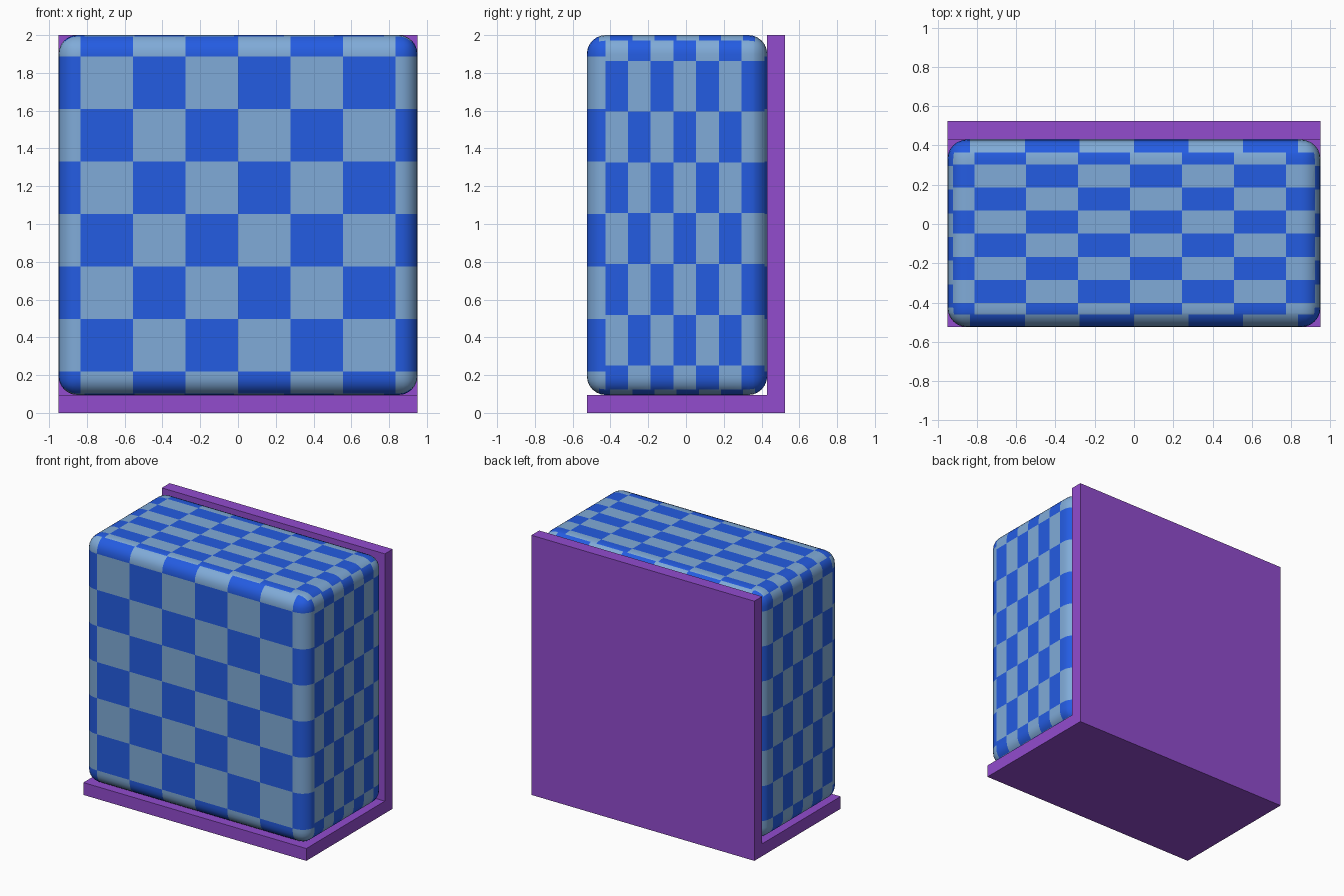
import bpy, bmesh, math
from mathutils import Matrix, Vector

if "Cube" in bpy.data.objects:
    bpy.data.objects.remove(bpy.data.objects["Cube"])


def material(name, rgb):
    m = bpy.data.materials.new(name)
    lin = [((c / 255 + 0.055) / 1.055) ** 2.4 for c in rgb]
    m.diffuse_color = (*lin, 1)
    m.use_nodes = True
    m.node_tree.nodes["Principled BSDF"].inputs["Base Color"].default_value = m.diffuse_color
    return m


light = material("light_blue", (128, 171, 216))
blue = material("strong_blue", (36, 92, 226))
purple = material("purple", (146, 76, 206))


def add_object(name, bm, mats):
    me = bpy.data.meshes.new(name)
    bm.to_mesh(me)
    bm.free()
    for m in mats:
        me.materials.append(m)
    ob = bpy.data.objects.new(name, me)
    bpy.context.collection.objects.link(ob)
    return ob


def box(bm, lo, hi):
    lo, hi = Vector(lo), Vector(hi)
    mat = Matrix.Translation((lo + hi) / 2) @ Matrix.Diagonal((*(hi - lo), 1))
    bmesh.ops.create_cube(bm, size=1, matrix=mat)


# L-shaped stand: side profile swept across the width
bm = bmesh.new()
profile = [(-0.525, 0), (0.525, 0), (0.525, 2), (0.43, 2), (0.43, 0.095), (-0.525, 0.095)]
face = bm.faces.new([bm.verts.new((-0.95, y, z)) for y, z in profile])
ext = bmesh.ops.extrude_face_region(bm, geom=[face])
bmesh.ops.translate(bm, vec=(1.9, 0, 0),
                    verts=[v for v in ext["geom"] if isinstance(v, bmesh.types.BMVert)])
bmesh.ops.recalc_face_normals(bm, faces=bm.faces)
add_object("stand", bm, [purple])

# Rounded block
bm = bmesh.new()
box(bm, (-0.95, -0.525, 0.095), (0.95, 0.43, 2.0))
bmesh.ops.bevel(bm, geom=bm.edges[:], offset=0.1, offset_type='OFFSET',
                segments=6, profile=0.5, affect='EDGES')


def cut(faces, axis, pos):
    geom = set(faces)
    for f in faces:
        geom.update(f.edges)
        geom.update(f.verts)
    co, no = Vector(), Vector()
    co[axis], no[axis] = pos, 1
    bmesh.ops.bisect_plane(bm, geom=list(geom), dist=1e-5, plane_co=co, plane_no=no)


# Which side of the block a face belongs to
def zone(f):
    c, n = f.calc_center_median(), f.normal
    flat = abs(n.z) > abs(n.x)
    if c.y < (-0.46 if flat else -0.425):
        return "front"
    if c.y > (0.365 if flat else 0.415):
        return "back"
    if flat:
        return "top" if n.z > 0 else "bottom"
    return "right" if n.x > 0 else "left"


for y in (-0.46, -0.425, 0.365, 0.415):
    cut(bm.faces[:], 1, y)

# Checker grid per side: two (axis, offset, step) rules and the blue parity
X, Y, Z = 0, 1, 2
grids = {
    "front": ((X, 0.0, 0.278), (Z, 0.22, 0.278), 1),
    "back": ((X, 0.0, 0.278), (Z, 0.22, 0.278), 0),
    "right": ((Y, -0.428, 0.1205), (Z, 0.25, 0.269), 1),
    "left": ((Y, -0.428, 0.1205), (Z, 0.25, 0.269), 0),
    "top": ((X, -0.02, 0.2645), (Y, -0.402, 0.1175), 1),
    "bottom": ((X, -0.02, 0.2645), (Y, -0.402, 0.1175), 0),
}
for side, (a, b, parity) in grids.items():
    for axis, off, step in (a, b):
        for k in range(-12, 13):
            pos = off + k * step
            if -0.95 < pos < 2:
                cut([f for f in bm.faces if zone(f) == side], axis, pos)

for f in bm.faces:
    a, b, parity = grids[zone(f)]
    c = f.calc_center_median()
    cell = sum(math.floor((c[axis] - off) / step) for axis, off, step in (a, b))
    f.material_index = 1 if cell % 2 == parity else 0
    f.smooth = True

block = add_object("checkered_block", bm, [light, blue])
wn = block.modifiers.new("even_shading", 'WEIGHTED_NORMAL')
wn.keep_sharp = True
